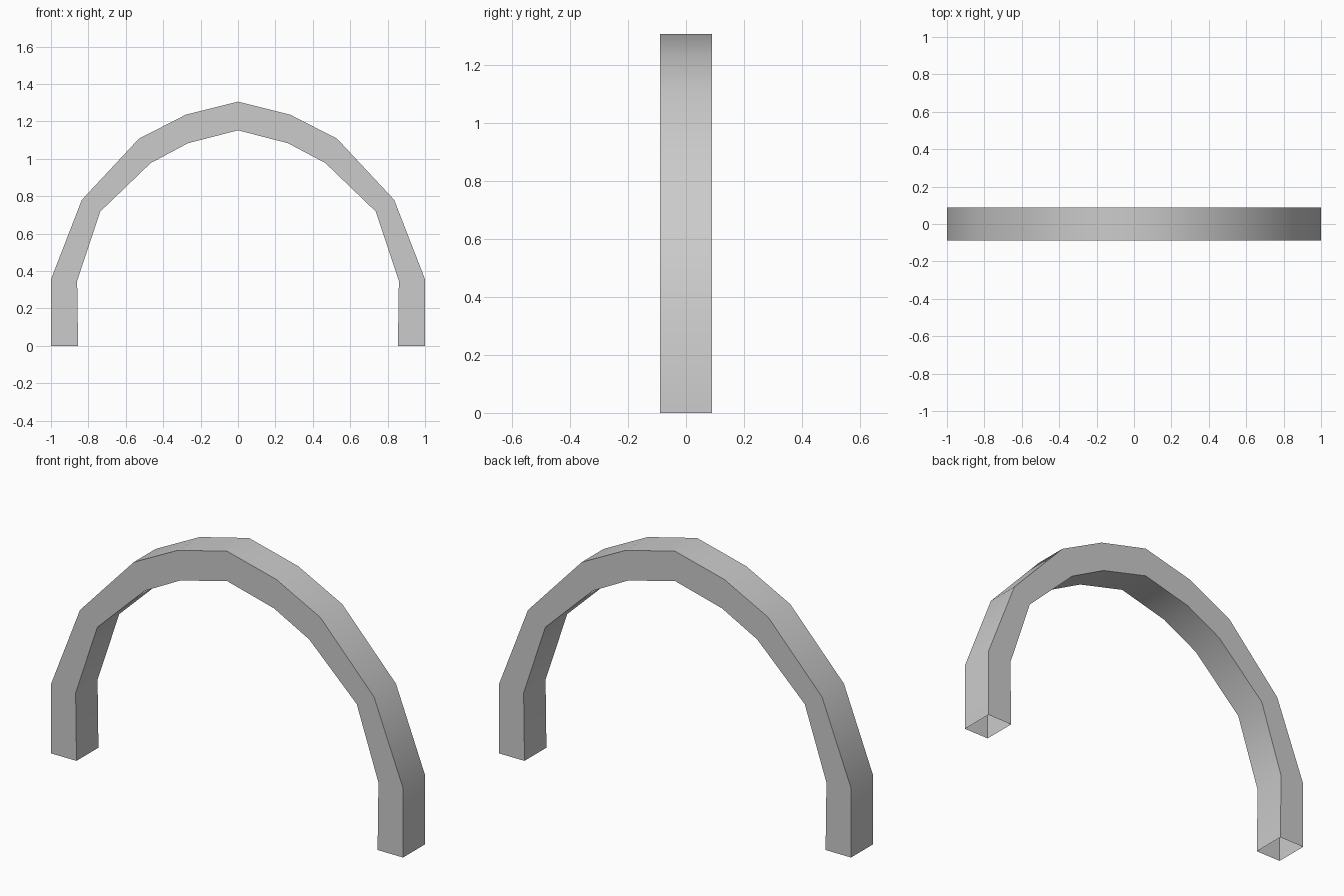
import bpy, bmesh, math

if "Cube" in bpy.data.objects:
    bpy.data.objects.remove(bpy.data.objects["Cube"])

# Half profile of the arch, foot to crown: outer and inner (x, z)
outer = [(1.0, 0), (1.0, 0.355), (0.835, 0.78), (0.53, 1.107), (0.28, 1.235), (0, 1.305)]
inner = [(0.855, 0), (0.86, 0.347), (0.737, 0.717), (0.467, 0.977), (0.267, 1.083), (0, 1.152)]
HALF_DEPTH = 0.089


def full(half):
    """Mirror a half profile across x = 0."""
    return half + [(-x, z) for x, z in reversed(half[:-1])]


# Square tube swept along the arch, open at both feet
bm = bmesh.new()
rings = []
for (ox, oz), (ix, iz) in zip(full(outer), full(inner)):
    corners = [(ox, -HALF_DEPTH, oz), (ox, HALF_DEPTH, oz),
               (ix, HALF_DEPTH, iz), (ix, -HALF_DEPTH, iz)]
    rings.append([bm.verts.new(c) for c in corners])
for a, b in zip(rings, rings[1:]):
    for i in range(4):
        j = (i + 1) % 4
        bm.faces.new((a[i], a[j], b[j], b[i]))
bmesh.ops.recalc_face_normals(bm, faces=bm.faces)

mesh = bpy.data.meshes.new("arch")
bm.to_mesh(mesh)
bm.free()
arch = bpy.data.objects.new("arch", mesh)
bpy.context.collection.objects.link(arch)

# Smooth along the curve, sharp at the four long edges
bpy.context.view_layer.objects.active = arch
arch.select_set(True)
bpy.ops.object.shade_smooth_by_angle(angle=math.radians(40))
